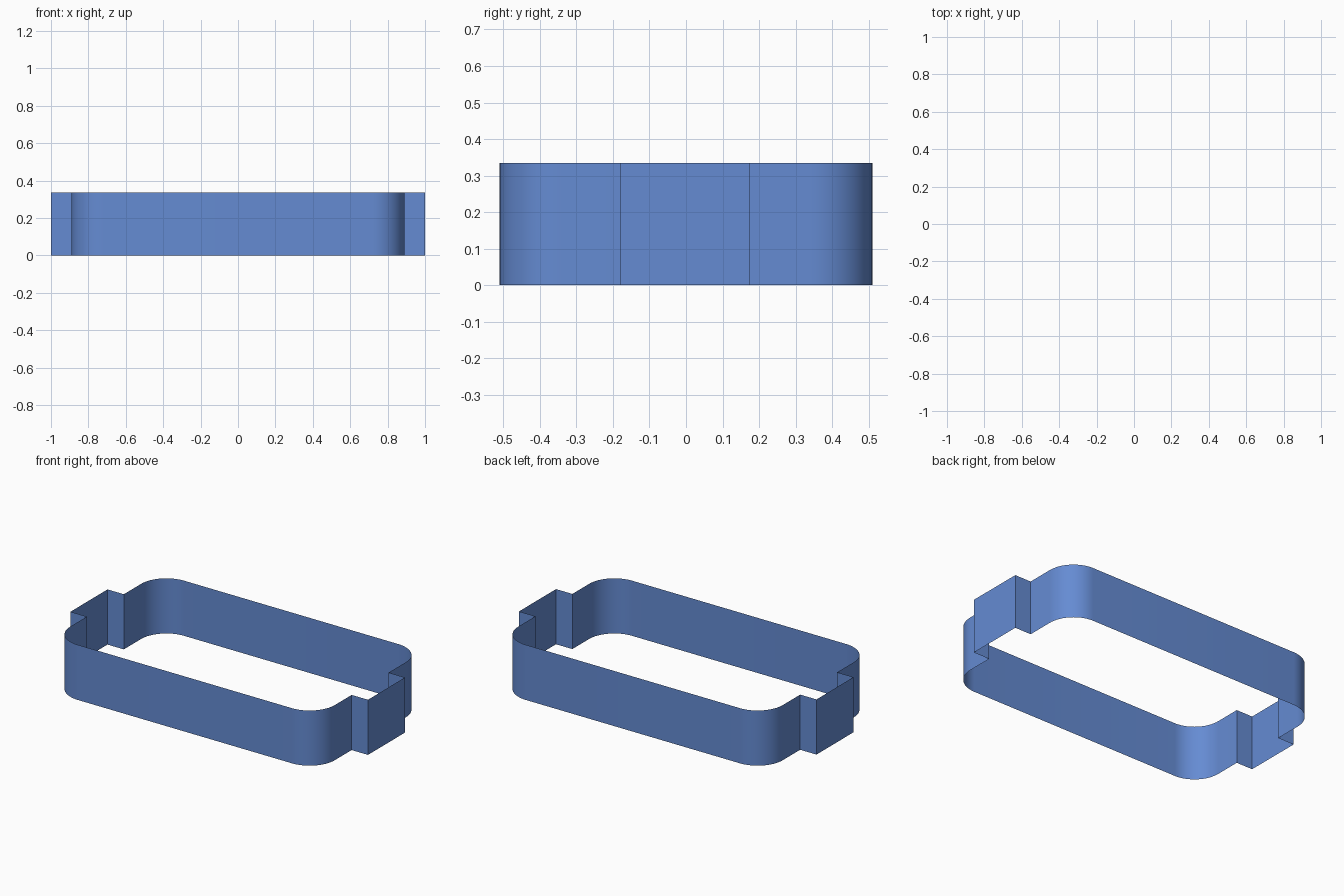
import bpy, bmesh
from math import sin, cos, pi

if "Cube" in bpy.data.objects:
    bpy.data.objects.remove(bpy.data.objects["Cube"])

HX, HY, R, H = 0.89, 0.51, 0.17, 0.335   # half length, half width, corner radius, height
TAB_X, TAB_LO, TAB_HI = 1.0, -0.18, 0.175
SEG = 16


def corner(sx, sy, start):
    """Quarter-circle corner, counter-clockwise from the start angle."""
    cx, cy = sx * (HX - R), sy * (HY - R)
    return [(cx + R * cos(start + pi / 2 * i / SEG),
             cy + R * sin(start + pi / 2 * i / SEG)) for i in range(SEG + 1)]


# Tab steps at each end, joined by rounded corners
right_tab = [(HX, TAB_LO), (TAB_X, TAB_LO), (TAB_X, TAB_HI), (HX, TAB_HI)]
left_tab = [(-x, y) for x, y in reversed(right_tab)]
outline = (right_tab + corner(1, 1, 0) + corner(-1, 1, pi / 2) + left_tab
           + corner(-1, -1, pi) + corner(1, -1, 1.5 * pi))

# Thin open wall raised from the outline
bm = bmesh.new()
low = [bm.verts.new((x, y, 0)) for x, y in outline]
top = [bm.verts.new((x, y, H)) for x, y in outline]
n = len(outline)
for i in range(n):
    j = (i + 1) % n
    bm.faces.new((low[i], low[j], top[j], top[i]))
mesh = bpy.data.meshes.new("band_wall")
bm.to_mesh(mesh)
bm.free()

band = bpy.data.objects.new("band_wall", mesh)
bpy.context.collection.objects.link(band)
bpy.context.view_layer.objects.active = band
band.select_set(True)
bpy.ops.object.shade_smooth_by_angle(angle=pi / 6)

# Blue finish
mat = bpy.data.materials.new("blue")
mat.diffuse_color = (0.13, 0.26, 0.65, 1)
mat.use_nodes = True
mat.node_tree.nodes["Principled BSDF"].inputs["Base Color"].default_value = mat.diffuse_color
mesh.materials.append(mat)
